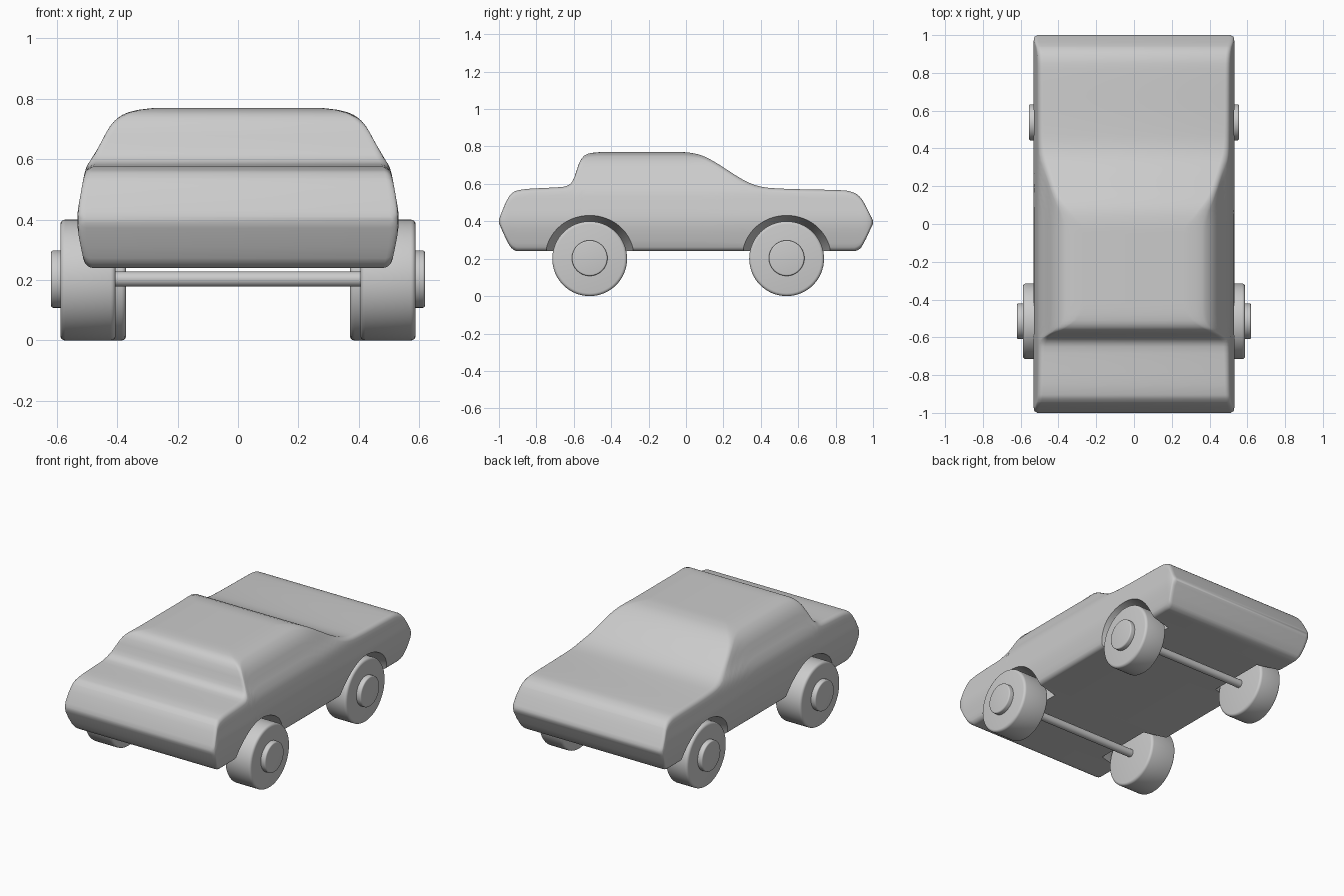
import bpy, bmesh, math
from mathutils import Matrix

if "Cube" in bpy.data.objects:
    bpy.data.objects.remove(bpy.data.objects["Cube"])


def curve(keys, v):
    """Smooth monotone interpolation through (position, value) keys."""
    n = len(keys)
    slope = [(keys[i + 1][1] - keys[i][1]) / (keys[i + 1][0] - keys[i][0]) for i in range(n - 1)]

    def tangent(i):
        if i in (0, n - 1):
            return slope[min(i, n - 2)]
        a, b = slope[i - 1], slope[i]
        return 2 * a * b / (a + b) if a * b > 0 else 0.0

    v = min(max(v, keys[0][0]), keys[-1][0])
    i = 0
    while i < n - 2 and v > keys[i + 1][0]:
        i += 1
    h = keys[i + 1][0] - keys[i][0]
    t = (v - keys[i][0]) / h
    return ((2 * t**3 - 3 * t**2 + 1) * keys[i][1] + (t**3 - 2 * t**2 + t) * h * tangent(i)
            + (3 * t**2 - 2 * t**3) * keys[i + 1][1] + (t**3 - t**2) * h * tangent(i + 1))


def finish(bm, name, angle=35):
    bmesh.ops.recalc_face_normals(bm, faces=bm.faces[:])
    mesh = bpy.data.meshes.new(name)
    bm.to_mesh(mesh)
    bm.free()
    ob = bpy.data.objects.new(name, mesh)
    bpy.context.collection.objects.link(ob)
    smooth(ob, angle)
    return ob


def select(ob):
    bpy.ops.object.select_all(action='DESELECT')
    ob.select_set(True)
    bpy.context.view_layer.objects.active = ob


def smooth(ob, angle):
    select(ob)
    bpy.ops.object.shade_smooth_by_angle(angle=math.radians(angle))


def disc(name, x0, x1, y, z, r0, r1=None, bevel=0.0, seg=64):
    """Cylinder or cone along x, from x0 to x1, with rounded rims."""
    bm = bmesh.new()
    rot = Matrix.Translation(((x0 + x1) / 2, y, z)) @ Matrix.Rotation(math.pi / 2, 4, 'Y')
    bmesh.ops.create_cone(bm, cap_ends=True, segments=seg, radius1=r0,
                          radius2=r0 if r1 is None else r1, depth=x1 - x0, matrix=rot)
    if bevel:
        rims = [e for e in bm.edges if any(len(f.verts) > 4 for f in e.link_faces)]
        bmesh.ops.bevel(bm, geom=rims, offset=bevel, segments=4, profile=0.5, affect='EDGES')
    return finish(bm, name)


# Body outlines: side top, side bottom, half width by height
TOP = [(-1, .41), (-.985, .45), (-.945, .535), (-.91, .562), (-.85, .573), (-.72, .58),
       (-.65, .585), (-.615, .603), (-.595, .64), (-.57, .715), (-.545, .75), (-.51, .765),
       (-.45, .77), (-.02, .77), (.07, .757), (.14, .725), (.22, .675), (.3, .625), (.37, .593),
       (.44, .579), (.55, .573), (.85, .565), (.9, .552), (.935, .525), (.985, .435), (1, .405)]
BOTTOM = [(-1, .39), (-.985, .355), (-.94, .265), (-.925, .25), (-.9, .24),
          (.9, .24), (.925, .25), (.94, .265), (.985, .355), (1, .385)]
WIDTH = [(.24, .502), (.28, .514), (.4, .532), (.5, .518), (.57, .503), (.62, .472), (.69, .435),
         (.72, .415), (.745, .385), (.76, .35), (.767, .315), (.77, .285)]

# Body: rounded sections lofted along y
keys = sorted({k[0] for k in TOP + BOTTOM})
stations = []
for a, b in zip(keys, keys[1:]):
    n = max(2, round((b - a) / 0.03))
    stations += [a + (b - a) * i / n for i in range(n)]
stations.append(keys[-1])

bm = bmesh.new()
rings = []
for y in stations:
    lo, hi = curve(BOTTOM, y), curve(TOP, y)
    r = min(0.022, (hi - lo) * 0.45)
    arc = [math.radians(a) for a in (0, 22, 45, 68, 90)]
    side = [(lo + r * (1 - math.cos(a)), r * (1 - math.sin(a))) for a in arc]
    side += [(lo + r + (hi - lo - 2 * r) * i / 14, 0) for i in range(1, 14)]
    side += [(hi - r * (1 - math.cos(a)), r * (1 - math.sin(a))) for a in reversed(arc)]
    end = max(0, abs(y) - 0.97)
    nip = 0.03 - math.sqrt(max(0, 0.03**2 - end**2))
    half = [(curve(WIDTH, z) - inset - nip * 0.7, z) for z, inset in side]
    pts = half + [(-x, z) for x, z in reversed(half)]
    rings.append([bm.verts.new((x, y, z)) for x, z in pts])
for p, q in zip(rings, rings[1:]):
    for i in range(len(p)):
        j = (i + 1) % len(p)
        bm.faces.new((p[i], p[j], q[j], q[i]))
bm.faces.new(rings[0])
bm.faces.new(rings[-1])
body = finish(bm, "body")

# Wheel arches: flared pockets cut into the body
FRONT_Y, REAR_Y, AXLE_Z = -0.515, 0.538, 0.2
for y in (FRONT_Y, REAR_Y):
    for s in (-1, 1):
        x0, x1 = sorted((s * 0.345, s * 0.6))
        radii = (0.2, 0.268) if s > 0 else (0.268, 0.2)
        cutter = disc("arch_cutter", x0, x1, y, 0.182, *radii)
        cutter.hide_render = True
        select(body)
        mod = body.modifiers.new("arch", 'BOOLEAN')
        mod.operation = 'DIFFERENCE'
        mod.solver = 'EXACT'
        mod.object = cutter
        bpy.ops.object.modifier_apply(modifier=mod.name)
        bpy.data.objects.remove(cutter)
smooth(body, 35)

# Wheels, hubs and axles: the rear wheels sit further in
for end, y, inner, outer in (("front", FRONT_Y, .405, .588), ("rear", REAR_Y, .37, .525)):
    for label, s in (("left", -1), ("right", 1)):
        a, b = sorted((s * inner, s * outer))
        disc(f"{end}_{label}_wheel", a, b, y, AXLE_Z, 0.2, bevel=0.016)
        a, b = sorted((s * (outer - 0.03), s * (outer + 0.031)))
        disc(f"{end}_{label}_hub", a, b, y, AXLE_Z + 0.003, 0.095, bevel=0.008)
    disc(f"{end}_axle", -inner - 0.02, inner + 0.02, y, AXLE_Z + 0.003, 0.025, seg=32)
